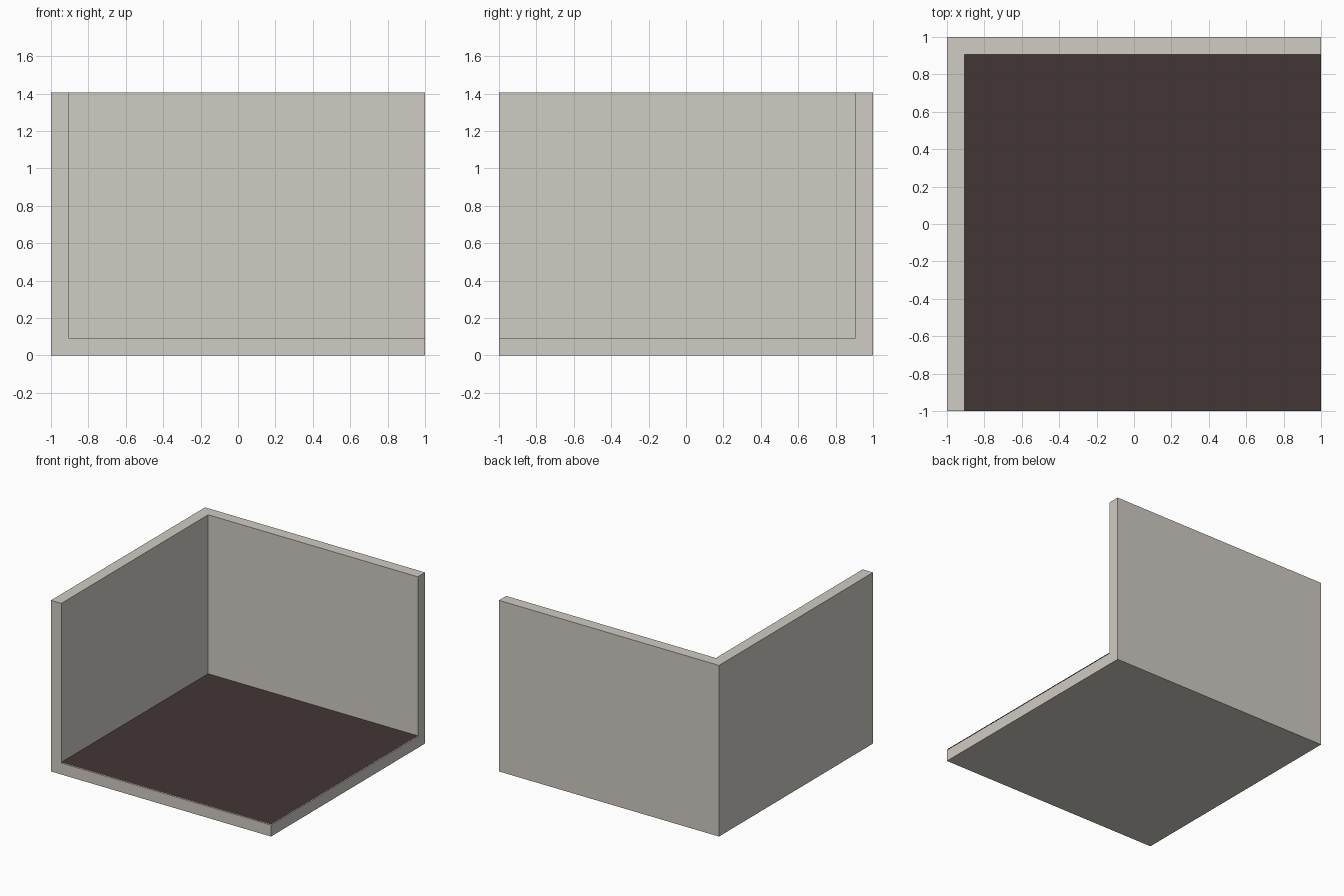
import bpy

if "Cube" in bpy.data.objects:
    bpy.data.objects.remove(bpy.data.objects["Cube"])

H = 1.406    # total height
T = 0.094    # wall and slab thickness
TOP = 0.1    # top of floor covering


def material(name, rgb):
    m = bpy.data.materials.new(name)
    m.diffuse_color = (*rgb, 1.0)
    m.use_nodes = True
    m.node_tree.nodes["Principled BSDF"].inputs["Base Color"].default_value = m.diffuse_color
    return m


plaster = material("warm_plaster", (0.63, 0.597, 0.546))
dark = material("dark_floor", (0.056, 0.037, 0.037))


def mesh_object(name, verts, faces, mat):
    me = bpy.data.meshes.new(name)
    me.from_pydata(verts, [], faces)
    me.materials.append(mat)
    ob = bpy.data.objects.new(name, me)
    bpy.context.collection.objects.link(ob)
    return ob


def prism(name, outline, z0, z1, mat):
    """Extrude a counter-clockwise XY outline from z0 to z1."""
    n = len(outline)
    verts = [(x, y, z) for z in (z0, z1) for x, y in outline]
    faces = [tuple(reversed(range(n))), tuple(range(n, 2 * n))]
    faces += [(i, (i + 1) % n, (i + 1) % n + n, i + n) for i in range(n)]
    return mesh_object(name, verts, faces, mat)


# Base slab under the whole room corner
prism("base_slab", [(-1, -1), (1, -1), (1, 1), (-1, 1)], 0, T, plaster)

# L-shaped left and back walls
i = 1 - T
prism("walls", [(-1, -1), (-i, -1), (-i, i), (1, i), (1, 1), (-1, 1)],
      T, H, plaster)

# Dark floor covering, a single sheet just above the slab
mesh_object("floor_covering",
            [(-i, -1, TOP), (1, -1, TOP), (1, i, TOP), (-i, i, TOP)],
            [(0, 1, 2, 3)], dark)
